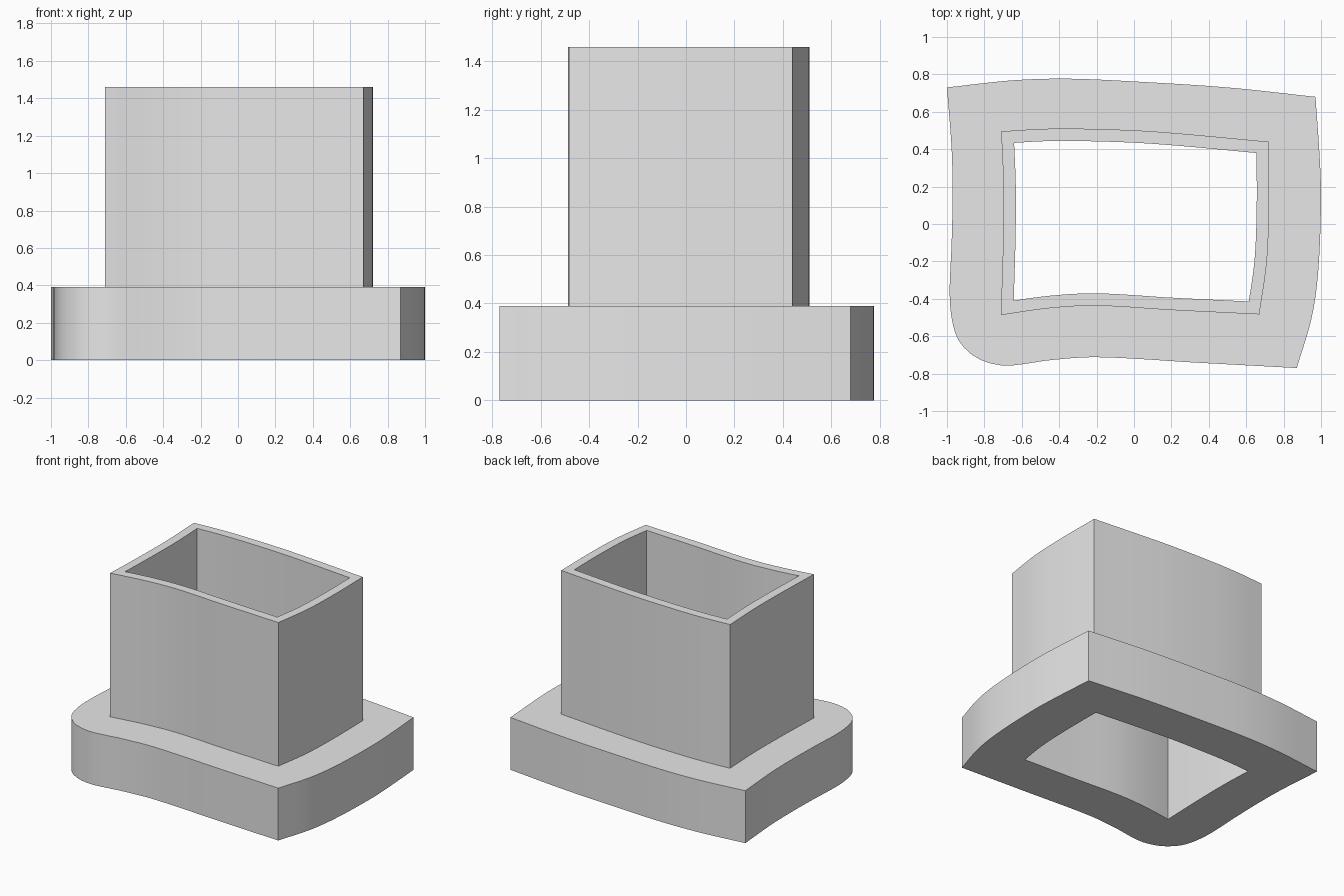
import bpy
import bmesh
import math
from mathutils import Vector

cube = bpy.data.objects.get("Cube")
if cube:
    bpy.data.objects.remove(cube, do_unlink=True)

SAMPLES = 32
FLANGE_TOP, SLEEVE_TOP = 0.39, 1.46
WALL = 0.066


def curve_side(points, following=None, preceding=None):
    """Sample a smooth curve through the points, leaving out the last one."""
    pts = [Vector(p) for p in points]
    first = Vector(preceding) if preceding else 2 * pts[0] - pts[1]
    last = Vector(following) if following else 2 * pts[-1] - pts[-2]
    ext = [first] + pts + [last]
    gaps = [(b - a).length for a, b in zip(ext, ext[1:])]
    slopes = [(ext[i + 1] - ext[i - 1]) / (gaps[i - 1] + gaps[i])
              for i in range(1, len(ext) - 1)]
    spans = gaps[1:-1]
    total = sum(spans)
    out = []
    for k in range(SAMPLES):
        d, i = total * k / SAMPLES, 0
        while i < len(spans) - 1 and d > spans[i]:
            d -= spans[i]
            i += 1
        h = spans[i]
        t = d / h
        s = 1 - t
        out.append(pts[i] * (1 + 2 * t) * s * s + slopes[i] * h * t * s * s
                   + pts[i + 1] * t * t * (3 - 2 * t) - slopes[i + 1] * h * t * t * s)
    return out


def inset(loop, distance):
    """Move a clockwise outline inwards with mitred corners."""
    out = []
    for i, p in enumerate(loop):
        a = (p - loop[i - 1]).normalized()
        b = (loop[(i + 1) % len(loop)] - p).normalized()
        na, nb = Vector((a.y, -a.x)), Vector((b.y, -b.x))
        out.append(p + (na + nb) * distance / (1 + na.dot(nb)))
    return out


# Flange outline: back, right, front, left, with one rounded corner
front = [(.87, -.77), (.35, -.742), (-.2, -.712), (-.45, -.728), (-.6, -.75),
         (-.7, -.757), (-.82, -.727), (-.91, -.66)]
left = [front[-1], (-.96, -.57), (-.985, -.4), (-.975, -.1), (-.97, .15),
        (-.975, .4), (-1, .73)]
flange = (
    curve_side([left[-1], (-.65, .768), (-.36, .777), (0, .762), (.5, .73), (.97, .68)])
    + curve_side([(.97, .68), (.99, .4), (1, .15), (.985, -.25), (.95, -.5), front[0]])
    + curve_side(front, following=left[1])
    + curve_side(left, preceding=front[-2])
)

# Sleeve outline and the bore inside it
corners = [(-.71, .495), (.72, .44), (.67, -.483), (-.712, -.487)]
sleeve = (
    curve_side([corners[0], (-.5, .508), (-.3, .51), (.1, .495), corners[1]])
    + curve_side([corners[1], (.722, .1), (.71, -.2), corners[2]])
    + curve_side([corners[2], (.2, -.46), (-.2, -.437), (-.45, -.45), corners[3]])
    + curve_side([corners[3], (-.7, -.1), (-.698, .2), corners[0]])
)
bore = inset(sleeve, WALL)

# Join the stacked outlines into one closed skin
rings = [(bore, 0), (flange, 0), (flange, FLANGE_TOP),
         (sleeve, FLANGE_TOP), (sleeve, SLEEVE_TOP), (bore, SLEEVE_TOP)]
bm = bmesh.new()
loops = [[bm.verts.new((p.x, p.y, z)) for p in outline] for outline, z in rings]
for r, lower in enumerate(loops):
    upper = loops[(r + 1) % len(loops)]
    for i in range(len(lower)):
        j = (i + 1) % len(lower)
        bm.faces.new((lower[i], lower[j], upper[j], upper[i]))
bmesh.ops.recalc_face_normals(bm, faces=bm.faces[:])
mesh = bpy.data.meshes.new("flanged_sleeve")
bm.to_mesh(mesh)
bm.free()

# Plain grey material
grey = bpy.data.materials.new("light grey")
grey.use_nodes = True
colour = (0.8, 0.8, 0.8, 1)
grey.diffuse_color = colour
grey.node_tree.nodes["Principled BSDF"].inputs["Base Color"].default_value = colour
mesh.materials.append(grey)

body = bpy.data.objects.new("flanged_sleeve", mesh)
bpy.context.collection.objects.link(body)
bpy.ops.object.select_all(action="DESELECT")
body.select_set(True)
bpy.context.view_layer.objects.active = body
bpy.ops.object.shade_smooth_by_angle(angle=math.radians(30))
